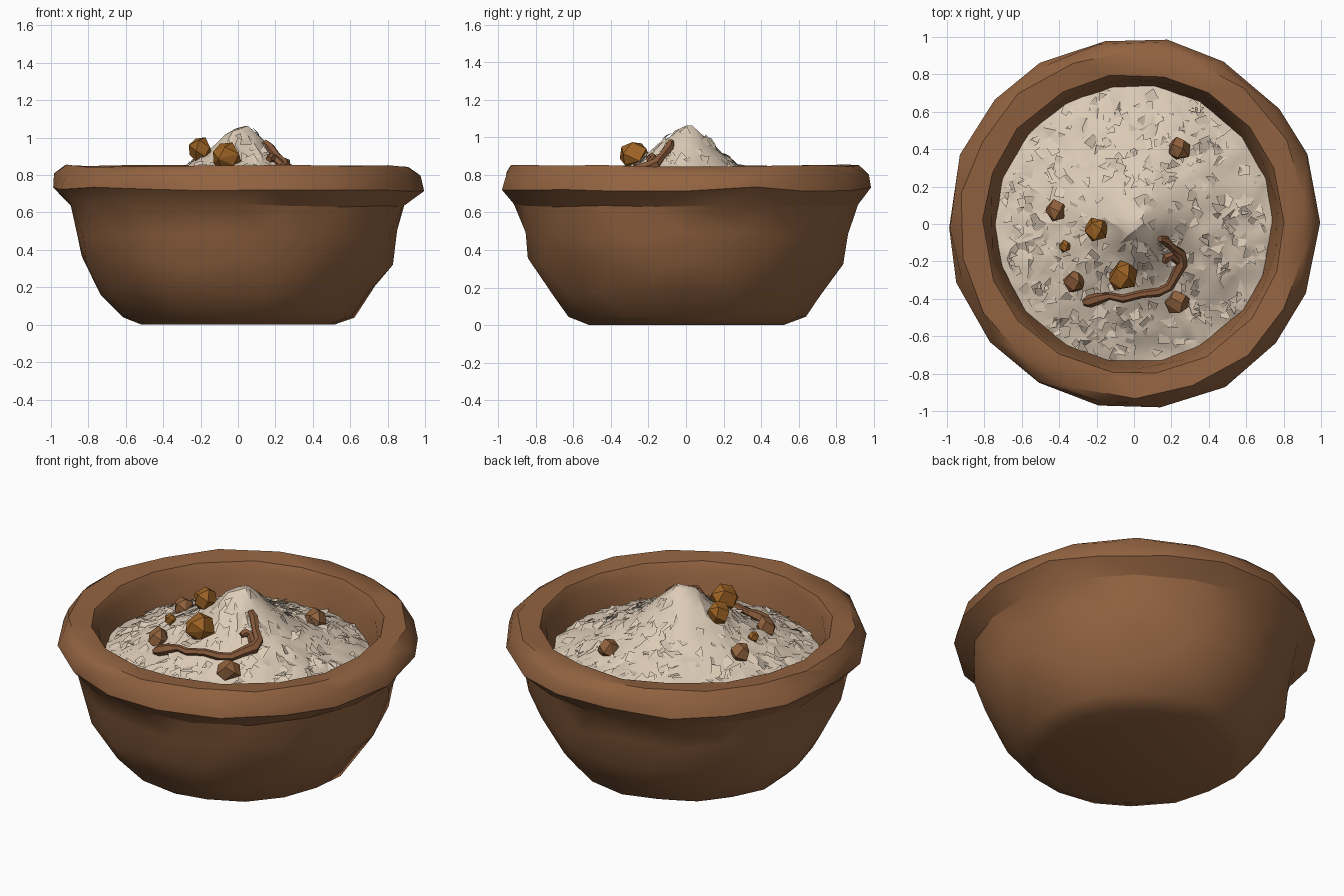
import bpy, bmesh, math, random
from mathutils import Vector, geometry

if "Cube" in bpy.data.objects:
    bpy.data.objects.remove(bpy.data.objects["Cube"])

rnd = random.Random(7)


def material(name, rgb):
    m = bpy.data.materials.new(name)
    m.diffuse_color = (*rgb, 1)
    m.use_nodes = True
    m.node_tree.nodes["Principled BSDF"].inputs["Base Color"].default_value = m.diffuse_color
    return m


CLAY = material("clay brown", (0.29, 0.125, 0.052))
FLOUR = material("cream flour", (0.72, 0.60, 0.475))
AMBER = material("amber", (0.34, 0.125, 0.018))
NUT = material("nut brown", (0.29, 0.125, 0.048))
ROOT = material("root brown", (0.24, 0.10, 0.042))


def add_object(name, bm, mat, angle=None):
    bmesh.ops.recalc_face_normals(bm, faces=bm.faces[:])
    me = bpy.data.meshes.new(name)
    bm.to_mesh(me)
    bm.free()
    ob = bpy.data.objects.new(name, me)
    bpy.context.collection.objects.link(ob)
    me.materials.append(mat)
    if angle:
        bpy.ops.object.select_all(action='DESELECT')
        ob.select_set(True)
        bpy.context.view_layer.objects.active = ob
        bpy.ops.object.shade_smooth_by_angle(angle=math.radians(angle))
    return ob


# Bowl: rings of (radius, height, half-step twist, radial jitter, height jitter)
SIDES = 18
RINGS = [
    (0.52, 0.005, 0, 0.01, 0.0), (0.63, 0.045, 0.5, 0.01, 0.008),
    (0.73, 0.18, 0, 0.02, 0.03), (0.83, 0.34, 0.5, 0.015, 0.03),
    (0.865, 0.48, 0, 0.02, 0.03), (0.905, 0.635, 0.5, 0.012, 0.015),
    (0.995, 0.725, 0, 0.008, 0.012), (0.975, 0.805, 0, 0.012, 0.012),
    (0.93, 0.848, 0.5, 0.012, 0.01), (0.805, 0.84, 0, 0.006, 0.006),
    (0.775, 0.78, 0.5, 0.006, 0.01), (0.745, 0.66, 0, 0.004, 0.01),
    (0.70, 0.45, 0.5, 0.01, 0.01), (0.50, 0.15, 0, 0.01, 0.01),
]
bm = bmesh.new()
rings = []
for r, z, twist, jr, jz in RINGS:
    ring = []
    for k in range(SIDES):
        a = 2 * math.pi * (k + twist + rnd.uniform(-0.1, 0.1)) / SIDES
        rr = r + rnd.uniform(-jr, jr)
        ring.append(bm.verts.new((rr * math.cos(a), rr * math.sin(a),
                                  max(0, z + rnd.uniform(-jz, jz)))))
    rings.append(ring)
for i in range(len(rings) - 1):
    a, b = rings[i], rings[i + 1]
    for k in range(SIDES):
        n = (k + 1) % SIDES
        if RINGS[i + 1][2] > RINGS[i][2]:
            tris = ((a[k], a[n], b[k]), (a[n], b[n], b[k]))
        else:
            tris = ((a[k], b[n], b[k]), (a[k], a[n], b[n]))
        for t in tris:
            bm.faces.new(t)
for v in rings[0]:
    v.co.z = 0
bm.faces.new(rings[0])
bm.faces.new(rings[-1])
for v in bm.verts:  # keep the rim inside the two unit span
    v.co.x = max(-1, min(1, v.co.x))
    v.co.y = max(-0.995, min(0.995, v.co.y))
add_object("bowl", bm, CLAY, 35)

# Flour mound profile: radius to height
PROFILE = [(0, 1.065), (0.05, 1.05), (0.1, 1.005), (0.2, 0.905), (0.31, 0.825),
           (0.5, 0.735), (0.73, 0.65), (0.9, 0.6)]


def mound(x, y):
    r = math.hypot(x - 0.03 * max(0, 1 - math.hypot(x, y) * 2), y)
    for (r0, z0), (r1, z1) in zip(PROFILE, PROFILE[1:]):
        if r <= r1:
            return z0 + (z1 - z0) * (r - r0) / (r1 - r0)
    return PROFILE[-1][1]


# Mound surface: jittered triangular grid
STEP = 0.058
pts = [Vector((0.78 * math.cos(i * math.pi / 24), 0.78 * math.sin(i * math.pi / 24)))
       for i in range(48)]
for j in range(-15, 16):
    for i in range(-15, 16):
        p = Vector((STEP * (i + 0.5 * (j % 2)) + rnd.uniform(-0.02, 0.02),
                    STEP * 0.87 * j + rnd.uniform(-0.02, 0.02)))
        if p.length < 0.75:
            pts.append(p)
co, _, tri, *_ = geometry.delaunay_2d_cdt(pts, [], [], 0, 1e-5)
bm = bmesh.new()
vs = [bm.verts.new((p.x, p.y, mound(p.x, p.y) + rnd.uniform(-0.014, 0.014))) for p in co]
for t in tri:
    bm.faces.new([vs[i] for i in t])
# Loose flakes lying on the mound
for _ in range(420):
    r, a = 0.71 * math.sqrt(rnd.uniform(0.02, 1)), rnd.uniform(0, 2 * math.pi)
    cx, cy, turn = r * math.cos(a), r * math.sin(a), rnd.uniform(0, 6.28)
    size, tx, ty = rnd.uniform(0.025, 0.045), rnd.uniform(-0.5, 0.5), rnd.uniform(-0.5, 0.5)
    quad = []
    for k in range(rnd.choice((3, 4))):
        t = turn + k * 1.7
        dx, dy = size * math.cos(t), size * math.sin(t)
        quad.append(bm.verts.new((cx + dx, cy + dy,
                                  mound(cx + dx, cy + dy) + 0.006 + tx * dx + ty * dy)))
    bm.faces.new(quad)
flour = add_object("flour_mound", bm, FLOUR, 30)
# Make sure every flake and facet faces up
bm = bmesh.new()
bm.from_mesh(flour.data)
for f in bm.faces:
    if f.normal.z < 0:
        f.normal_flip()
bm.to_mesh(flour.data)
bm.free()


# Faceted nuggets: (x, y, lift above mound, radius, material)
def nugget(name, x, y, lift, radius, mat):
    bm = bmesh.new()
    z = mound(x, y) + lift
    n = 13
    for i in range(n):
        h = 1 - 2 * (i + 0.5) / n
        s, a = math.sqrt(1 - h * h), i * 2.4 + rnd.uniform(-0.25, 0.25)
        d = Vector((s * math.cos(a), s * math.sin(a), h)) * radius * rnd.uniform(0.92, 1.1)
        bm.verts.new(d + Vector((x, y, z)))
    bmesh.ops.convex_hull(bm, input=bm.verts[:])
    bmesh.ops.dissolve_limit(bm, angle_limit=math.radians(14),
                             verts=bm.verts[:], edges=bm.edges[:])
    add_object(name, bm, mat)


for i, n in enumerate([
        (-0.20, -0.03, 0.05, 0.07, AMBER), (-0.06, -0.28, 0.06, 0.082, AMBER),
        (-0.37, -0.12, 0.02, 0.034, AMBER), (-0.42, 0.07, 0.025, 0.06, NUT),
        (-0.32, -0.31, 0.02, 0.062, NUT), (0.23, -0.42, 0.025, 0.067, NUT),
        (0.24, 0.40, 0.02, 0.062, NUT)]):
    nugget(f"nugget_{i + 1}", *n)


# Twisted root: main strand and a short nub
def strand(name, path):
    cu = bpy.data.curves.new(name, 'CURVE')
    cu.dimensions = '3D'
    cu.bevel_depth = 0.024
    cu.bevel_resolution = 1
    cu.use_fill_caps = True
    sp = cu.splines.new('POLY')
    sp.points.add(len(path) - 1)
    for p, (x, y, s) in zip(sp.points, path):
        p.co = (x, y, mound(x, y) + 0.018, 1)
        p.radius = s
    ob = bpy.data.objects.new(name, cu)
    bpy.context.collection.objects.link(ob)
    cu.materials.append(ROOT)
    bpy.ops.object.select_all(action='DESELECT')
    ob.select_set(True)
    bpy.context.view_layer.objects.active = ob
    bpy.ops.object.convert(target='MESH')
    bpy.ops.object.shade_smooth_by_angle(angle=math.radians(40))


strand("root", [(-0.27, -0.42, 0.7), (-0.24, -0.415, 1.4), (-0.19, -0.40, 1.3),
                (-0.13, -0.385, 0.8), (-0.06, -0.40, 0.9), (0.04, -0.375, 0.9),
                (0.13, -0.365, 1.0), (0.19, -0.335, 1.0), (0.22, -0.28, 1.1),
                (0.255, -0.215, 1.4), (0.25, -0.16, 1.2), (0.21, -0.13, 0.9),
                (0.17, -0.09, 1.1), (0.14, -0.08, 0.7)])
strand("root_nub", [(0.24, -0.20, 0.9), (0.20, -0.17, 0.9), (0.175, -0.18, 1.1),
                    (0.165, -0.205, 0.7)])
